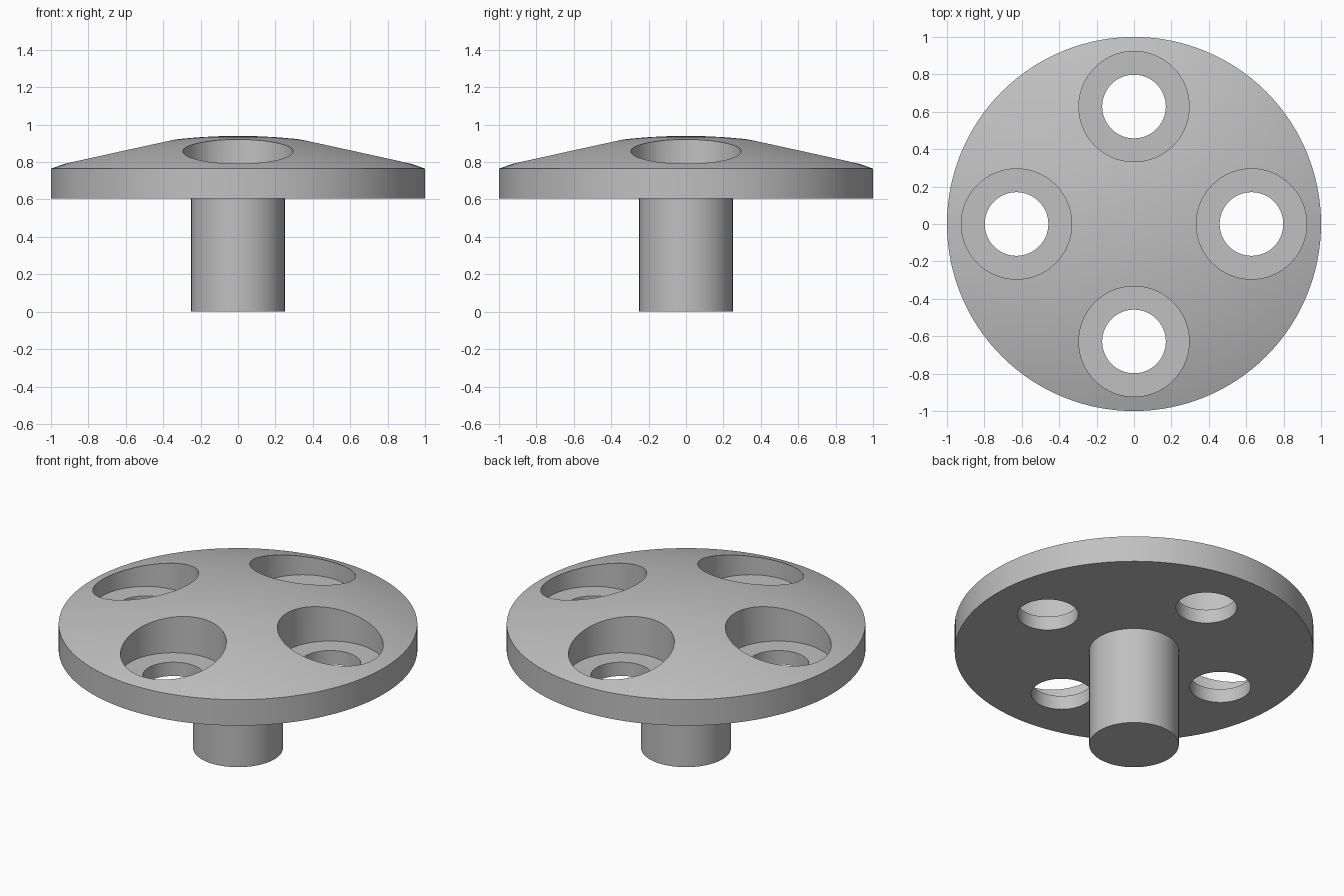
import bpy, bmesh, math
from mathutils import Matrix

cube = bpy.data.objects.get("Cube")
if cube:
    bpy.data.objects.remove(cube, do_unlink=True)

STEM_R, PLATE_BOTTOM, RIM_TOP, APEX = 0.25, 0.605, 0.765, 0.94
BOLT_CIRCLE, BORE_R, HOLE_R, BORE_FLOOR = 0.628, 0.295, 0.17, 0.69
SEGMENTS, RINGS = 128, 20

grey = bpy.data.materials.new("plain grey")
grey.use_nodes = True
colour = (0.53, 0.53, 0.53, 1)
grey.diffuse_color = colour
grey.node_tree.nodes["Principled BSDF"].inputs["Base Color"].default_value = colour


def lathe(name, profile):
    """Spin an (r, z) profile, starting and ending on the axis, into a solid."""
    bm = bmesh.new()
    verts = [bm.verts.new((r, 0, z)) for r, z in profile]
    edges = [bm.edges.new(pair) for pair in zip(verts, verts[1:])]
    bmesh.ops.spin(bm, geom=verts + edges, cent=(0, 0, 0), axis=(0, 0, 1),
                   angle=math.tau, steps=SEGMENTS)
    bmesh.ops.remove_doubles(bm, verts=bm.verts, dist=1e-5)
    bmesh.ops.recalc_face_normals(bm, faces=bm.faces)
    mesh = bpy.data.meshes.new(name)
    bm.to_mesh(mesh)
    bm.free()
    mesh.materials.append(grey)
    obj = bpy.data.objects.new(name, mesh)
    bpy.context.collection.objects.link(obj)
    return obj


# Stem, flat underside, straight rim and spherical crown in one turned profile
sag = APEX - RIM_TOP
sphere_r = (1 + sag * sag) / (2 * sag)
profile = [(0, 0), (STEM_R, 0), (STEM_R, PLATE_BOTTOM), (1, PLATE_BOTTOM)]
for i in range(RINGS + 1):
    r = 1 - i / RINGS
    profile.append((r, APEX - sphere_r + math.sqrt(sphere_r ** 2 - r * r)))
body = lathe("domed_flange_with_stem", profile)

# Four stepped cutters: through hole below, wide counterbore above
cutter = lathe("counterbore_cutter", [
    (0, PLATE_BOTTOM - 0.1), (HOLE_R, PLATE_BOTTOM - 0.1), (HOLE_R, BORE_FLOOR),
    (BORE_R, BORE_FLOOR), (BORE_R, APEX + 0.2), (0, APEX + 0.2)])
bm = bmesh.new()
for i in range(4):
    first = len(bm.verts)
    bm.from_mesh(cutter.data)
    bm.verts.ensure_lookup_table()
    place = Matrix.Rotation(i * math.pi / 2, 4, 'Z') @ Matrix.Translation((BOLT_CIRCLE, 0, 0))
    bmesh.ops.transform(bm, matrix=place, verts=bm.verts[first:])
bm.to_mesh(cutter.data)
bm.free()
cutter.hide_render = True

cut = body.modifiers.new("bolt holes", 'BOOLEAN')
cut.operation = 'DIFFERENCE'
cut.solver = 'EXACT'
cut.object = cutter

bpy.ops.object.select_all(action='DESELECT')
body.select_set(True)
bpy.context.view_layer.objects.active = body
bpy.ops.object.modifier_apply(modifier=cut.name)
bpy.data.objects.remove(cutter, do_unlink=True)
bpy.ops.object.shade_smooth_by_angle(angle=math.radians(30))
